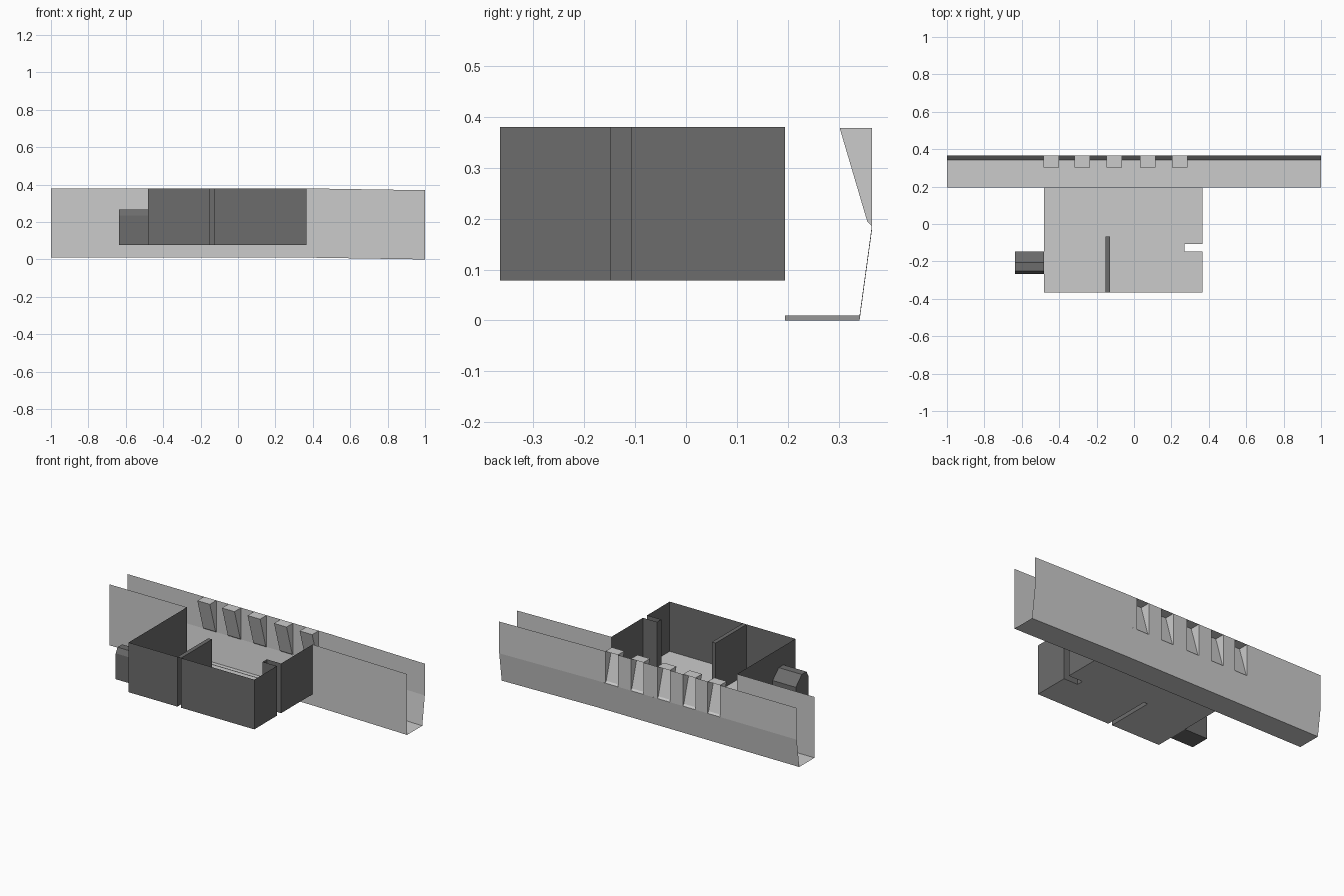
import bpy

if "Cube" in bpy.data.objects:
    bpy.data.objects.remove(bpy.data.objects["Cube"])

dark = bpy.data.materials.new("dark_grey")
dark.diffuse_color = (0.15, 0.15, 0.15, 1)
dark.use_nodes = True
dark.node_tree.nodes["Principled BSDF"].inputs["Base Color"].default_value = dark.diffuse_color


def add_mesh(name, verts, faces, mat=None):
    me = bpy.data.meshes.new(name)
    me.from_pydata(verts, [], faces)
    me.update()
    ob = bpy.data.objects.new(name, me)
    bpy.context.collection.objects.link(ob)
    if mat:
        me.materials.append(mat)
    return ob


def drop(x):
    # the channel sags slightly at its right end
    return -0.01 * max(0.0, (x - 0.36) / 0.64)


def strip(name, profile, xs, skip=()):
    # sweep an open (y, z) profile along x, leaving out the skipped spans
    verts = [(x, y, z + drop(x)) for x in xs for y, z in profile]
    n = len(profile)
    faces = []
    for i in range(len(xs) - 1):
        if i in skip:
            continue
        for j in range(n - 1):
            a = i * n + j
            faces.append((a, a + n, a + n + 1, a + 1))
    return add_mesh(name, verts, faces)


# Channel: low front lip, base and sloped lower back
XL, XR = -0.48, 0.365
xs = [-1, XL, XR, 1]
strip("channel_base", [(0.195, 0.08), (0.195, 0.01), (0.341, 0.01), (0.365, 0.185)], xs)

# Front wall, open where the box joins
strip("channel_front_wall", [(0.195, 0.38), (0.195, 0.08)], xs, skip=(1,))

# Upper back wall with rectangular openings behind the ribs
centres = [-0.443, -0.277, -0.105, 0.073, 0.245]
hw = 0.042
bx = [-1]
for c in centres:
    bx += [c - hw, c + hw]
bx += [XR, 1]
strip("channel_back_wall", [(0.365, 0.185), (0.365, 0.378)], bx,
      skip=tuple(range(1, 10, 2)))

# Hollow wedge ribs pressed inward
for i, c in enumerate(centres):
    a, b = c - hw, c + hw
    v = [(x, y, z) for x in (a, b)
         for y, z in ((0.365, 0.378), (0.302, 0.378), (0.356, 0.195), (0.365, 0.185))]
    add_mesh(f"rib_{i + 1}", v,
             [(0, 1, 5, 4), (1, 2, 6, 5), (2, 3, 7, 6), (0, 3, 2, 1), (4, 5, 6, 7)])

# Box: floor outline with a slot in the front and a notch in the right side
Z0, Z1 = 0.078, 0.38
S0, S1, SY = -0.152, -0.127, -0.068
outline = [(XL, 0.195), (XL, -0.365), (S0, -0.365), (S0, SY), (S1, SY), (S1, -0.365),
           (XR, -0.365), (XR, -0.148), (0.27, -0.148), (0.27, -0.108),
           (XR, -0.108), (XR, 0.195)]
n = len(outline)
add_mesh("box_floor", [(x, y, Z0) for x, y in outline], [tuple(range(n))])
add_mesh("box_walls", [(x, y, z) for z in (Z0, Z1) for x, y in outline],
         [(i, i + 1, i + 1 + n, i + n) for i in range(n - 1)], dark)

# Cap over the slot
add_mesh("divider_cap", [(S0, -0.365, Z1), (S1, -0.365, Z1), (S1, SY, Z1), (S0, SY, Z1)],
         [(0, 1, 2, 3)], dark)

# Chamfered stub on the left side of the box
prof = [(-0.267, Z0), (-0.267, 0.235), (-0.25, 0.266), (-0.205, 0.266), (-0.147, 0.21), (-0.147, Z0)]
m = len(prof)
add_mesh("side_stub", [(x, y, z) for x in (-0.635, XL) for y, z in prof],
         [tuple(range(m))] + [(i, i + m, (i + 1) % m + m, (i + 1) % m) for i in range(m)], dark)
